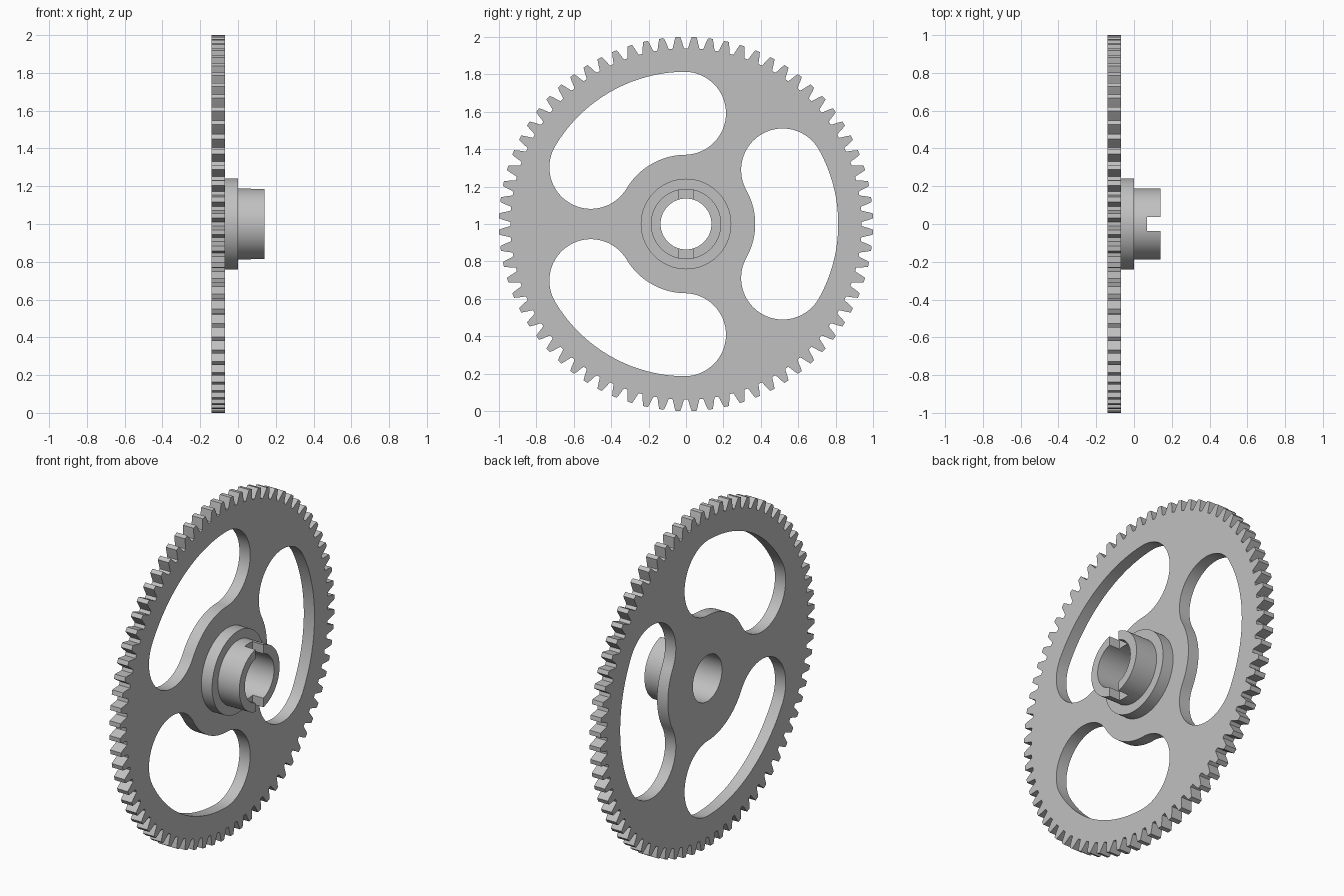
import bpy, bmesh
from math import pi, sin, cos, radians
from mathutils import Matrix

cube = bpy.data.objects.get("Cube")
if cube:
    bpy.data.objects.remove(cube, do_unlink=True)

GREY = (0.53, 0.53, 0.53, 1)
metal = bpy.data.materials.new("plain_grey")
metal.diffuse_color = GREY
metal.use_nodes = True
metal.node_tree.nodes["Principled BSDF"].inputs["Base Color"].default_value = GREY

TEETH = 72
BORE = 0.136
CENTRE_Z = 1.0
# The axle runs along x: local x, y, z become world y, z, x
AXLE = Matrix(((0, 0, 1, 0), (1, 0, 0, 0), (0, 1, 0, CENTRE_Z), (0, 0, 0, 1)))


def polar(r, a):
    return (r * cos(a), r * sin(a))


def arc(r, start, end, steps, centre=(0, 0)):
    points = []
    for i in range(steps + 1):
        x, y = polar(r, start + (end - start) * i / steps)
        points.append((centre[0] + x, centre[1] + y))
    return points


def circle(r, steps=96):
    return arc(r, 0, 2 * pi, steps)[:-1]


def tooth_outline():
    # Radius and half width of one tooth from root to tip
    flank = [(0.939, 0.031), (0.955, 0.026), (0.975, 0.021), (1.0, 0.013)]
    points = []
    for i in range(TEETH):
        a = 2 * pi * (i + 0.5) / TEETH
        points += [polar(r, a - w / r) for r, w in flank]
        points += [polar(r, a + w / r) for r, w in reversed(flank)]
    return points


def window_outline(middle):
    # Curved slot with round ends
    track, half, spread = 0.592, 0.222, radians(29.2)
    lo, hi = middle - spread, middle + spread
    points = arc(track + half, lo, hi, 32)
    points += arc(half, hi, hi + pi, 32, polar(track, hi))[1:]
    points += arc(track - half, hi, lo, 24)[1:]
    points += arc(half, lo + pi, lo + 2 * pi, 32, polar(track, lo))[1:-1]
    return points


def finish(obj):
    obj.data.materials.clear()
    obj.data.materials.append(metal)
    bpy.ops.object.select_all(action='DESELECT')
    obj.select_set(True)
    bpy.context.view_layer.objects.active = obj
    bpy.ops.object.shade_smooth_by_angle(angle=radians(30))


def mesh_object(name, bm):
    bmesh.ops.remove_doubles(bm, verts=bm.verts, dist=0.00001)
    bmesh.ops.recalc_face_normals(bm, faces=bm.faces)
    mesh = bpy.data.meshes.new(name)
    bm.to_mesh(mesh)
    bm.free()
    obj = bpy.data.objects.new(name, mesh)
    bpy.context.collection.objects.link(obj)
    return obj


def evaluated_bmesh(obj):
    bpy.context.view_layer.update()
    graph = bpy.context.evaluated_depsgraph_get()
    bm = bmesh.new()
    mesh = bpy.data.meshes.new_from_object(obj.evaluated_get(graph))
    bm.from_mesh(mesh)
    bpy.data.meshes.remove(mesh)
    return bm


# Toothed wheel: filled outline with three windows and the bore
curve = bpy.data.curves.new("wheel_outline", 'CURVE')
curve.dimensions = '2D'
curve.fill_mode = 'BOTH'
curve.extrude = 0.035
loops = [tooth_outline(), circle(BORE)]
loops += [window_outline(2 * pi * i / 3) for i in range(3)]
for loop in loops:
    spline = curve.splines.new('POLY')
    spline.points.add(len(loop) - 1)
    for point, (x, y) in zip(spline.points, loop):
        point.co = (x, y, 0, 1)
    spline.use_cyclic_u = True
outline = bpy.data.objects.new("wheel_outline", curve)
bpy.context.collection.objects.link(outline)
bm = evaluated_bmesh(outline)
bm.transform(AXLE @ Matrix.Translation((0, 0, -0.105)))
bpy.data.objects.remove(outline, do_unlink=True)
finish(mesh_object("gear_wheel", bm))

# Hub: flange and sleeve turned from one stepped profile (radius, x)
profile = [(BORE, -0.07), (0.242, -0.07), (0.242, 0), (0.188, 0),
           (0.188, 0.14), (BORE, 0.14)]
bm = bmesh.new()
rings = [[bm.verts.new((*p, x)) for p in circle(r)] for r, x in profile]
for k, ring in enumerate(rings):
    following = rings[(k + 1) % len(rings)]
    for i in range(len(ring)):
        j = (i + 1) % len(ring)
        bm.faces.new((ring[i], ring[j], following[j], following[i]))
bm.transform(AXLE)
hub = mesh_object("hub", bm)

# Drive slot across the end of the sleeve
bm = bmesh.new()
bmesh.ops.create_cube(bm, size=1)
bm.transform(Matrix.Translation((0.12, 0, CENTRE_Z)) @ Matrix.Diagonal((0.1, 0.073, 0.6, 1)))
cutter = mesh_object("slot_cutter", bm)
cutter.hide_render = True
slot = hub.modifiers.new("drive_slot", 'BOOLEAN')
slot.operation = 'DIFFERENCE'
slot.solver = 'EXACT'
slot.object = cutter
bm = evaluated_bmesh(hub)
hub.modifiers.clear()
bm.to_mesh(hub.data)
bm.free()
bpy.data.objects.remove(cutter, do_unlink=True)
finish(hub)
